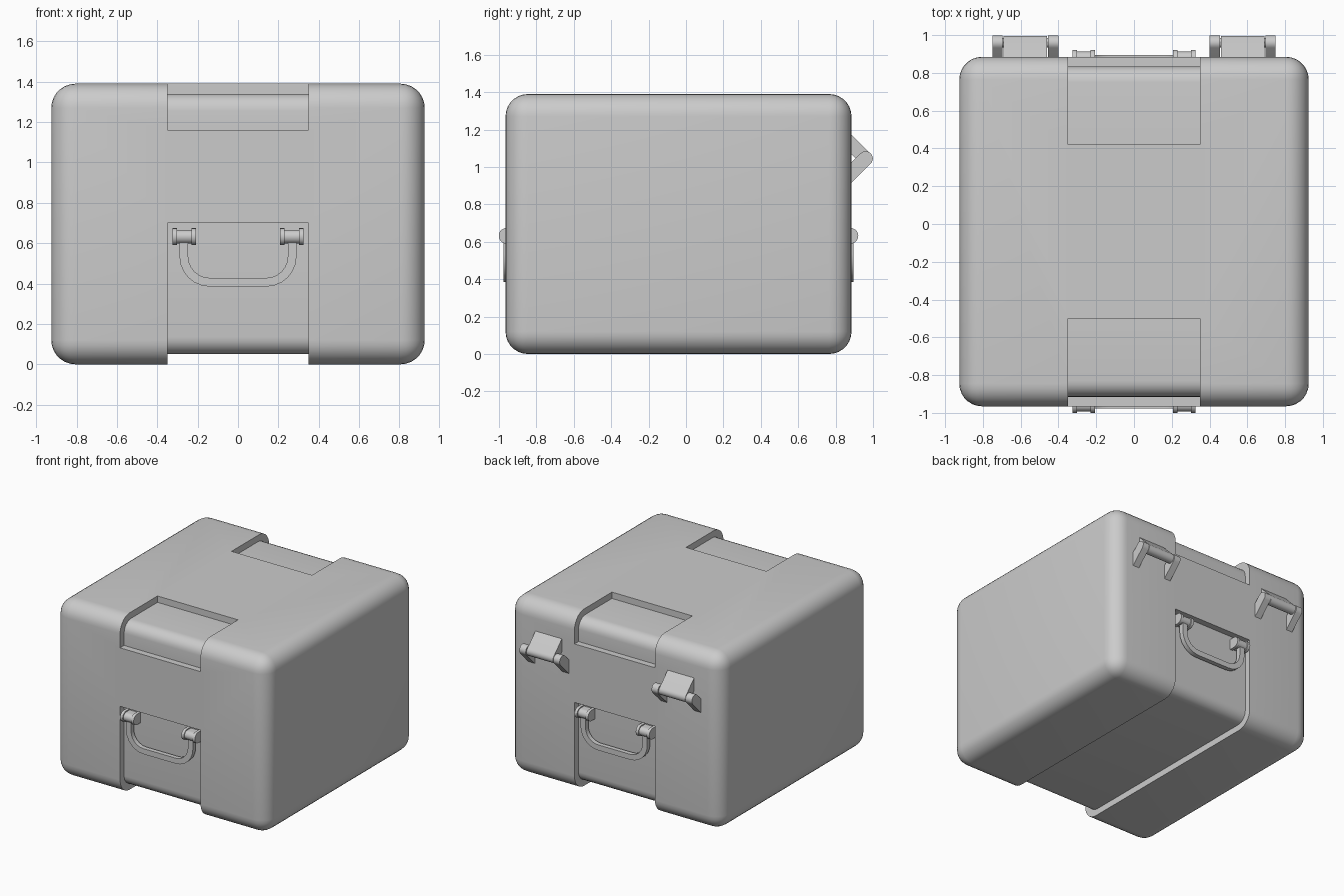
import bpy, bmesh
from math import sin, cos, pi, radians

if "Cube" in bpy.data.objects:
    bpy.data.objects.remove(bpy.data.objects["Cube"])

CY = -0.04                                   # body centre in y
HW, HL, H = 0.925, 0.925, 1.39               # half width, half length, height
D, R, RI = 0.05, 0.12, 0.085                 # recess depth, outer and inner radius


def finish(name, bm):
    bmesh.ops.recalc_face_normals(bm, faces=bm.faces)
    me = bpy.data.meshes.new(name)
    bm.to_mesh(me)
    bm.free()
    ob = bpy.data.objects.new(name, me)
    bpy.context.collection.objects.link(ob)
    return ob


def select(ob):
    bpy.ops.object.select_all(action='DESELECT')
    ob.select_set(True)
    bpy.context.view_layer.objects.active = ob


def smooth(ob):
    select(ob)
    bpy.ops.object.shade_smooth_by_angle(angle=radians(32))


def prism(name, pts, a, b, axis='x'):
    """Extrude a (y,z) profile along x, or an (x,z) profile along y."""
    bm = bmesh.new()
    vec = (lambda u, v, t: (t, u, v)) if axis == 'x' else (lambda u, v, t: (u, t, v))
    lo = [bm.verts.new(vec(u, v, a)) for u, v in pts]
    hi = [bm.verts.new(vec(u, v, b)) for u, v in pts]
    n = len(pts)
    bm.faces.new(lo)
    bm.faces.new(hi[::-1])
    for i in range(n):
        j = (i + 1) % n
        bm.faces.new((lo[i], hi[i], hi[j], lo[j]))
    return finish(name, bm)


def arc(cx, cy, r, a0, a1, n=6):
    return [(cx + r * cos(radians(a0 + (a1 - a0) * i / n)),
             cy + r * sin(radians(a0 + (a1 - a0) * i / n))) for i in range(n + 1)]


def bar(start, end, r):
    """Round-ended bar profile from a flat root to a pivot centre."""
    dy, dz = end[0] - start[0], end[1] - start[1]
    length = (dy * dy + dz * dz) ** 0.5
    c, s = dy / length, dz / length
    local = [(0, r), (0, -r)] + arc(length, 0, r, -90, 90, 10)
    return [(start[0] + u * c - v * s, start[1] + u * s + v * c) for u, v in local]


# Rounded case body
bm = bmesh.new()
bmesh.ops.create_cube(bm, size=1)
for v in bm.verts:
    v.co = (v.co.x * 2 * HW, v.co.y * 2 * HL + CY, (v.co.z + 0.5) * H)
bmesh.ops.bevel(bm, geom=bm.edges[:], offset=R, segments=7, profile=0.5, affect='EDGES')
body = finish("case_body", bm)

# Recess cutters: U under the case, L at the front and back top edges
f, b = CY - HL + D, CY + HL - D
top = H - D
under = ([(-1.2, 0.7), (f, 0.7)] + arc(f + RI, D + RI, RI, 180, 270)
         + arc(b - RI, D + RI, RI, 270, 360) + [(b, 0.7), (1.2, 0.7), (1.2, -0.2), (-1.2, -0.2)])
upper = ([(-0.5, 1.6), (-0.5, top)] + arc(f + RI, top - RI, RI, 90, 180)
         + [(f, 1.16), (-1.2, 1.16), (-1.2, 1.6)])
cutters = [under, upper, [(2 * CY - y, z) for y, z in upper]]
for prof in cutters:
    cut = prism("recess_cutter", prof, -0.35, 0.35)
    mod = body.modifiers.new("recess", 'BOOLEAN')
    mod.operation, mod.solver, mod.object = 'DIFFERENCE', 'EXACT', cut
    select(body)
    bpy.ops.object.modifier_apply(modifier=mod.name)
    bpy.data.objects.remove(cut)
smooth(body)

# Carrying handles with pivot lugs, front and back
for side, s in (("front", 1), ("back", -1)):
    fy = lambda y: CY + s * (y - CY)
    root, pivot = (fy(f + 0.01), 0.632), (fy(-0.959), 0.632)
    for m in (-1, 1):
        for x0, x1, r in ((0.207, 0.23, 0.042), (0.23, 0.302, 0.034), (0.302, 0.325, 0.042)):
            smooth(prism(side + "_handle_lug", bar(root, pivot, r), m * x0, m * x1))
    outer = [(-0.29, 0.635)] + arc(-0.14, 0.535, 0.15, 180, 270) + arc(0.14, 0.535, 0.15, 270, 360) + [(0.29, 0.635)]
    inner = [(-0.247, 0.635)] + arc(-0.14, 0.535, 0.107, 180, 270) + arc(0.14, 0.535, 0.107, 270, 360) + [(0.247, 0.635)]
    smooth(prism(side + "_handle", outer + inner[::-1], fy(-0.976), fy(-0.94), 'y'))

# Back hinges: lower ears, upper tab and pin
pin = (0.96, 1.045)
for m in (-1, 1):
    for x0, x1 in ((0.4, 0.455), (0.695, 0.75)):
        smooth(prism("hinge_ear", bar((0.83, 0.915), pin, 0.039), m * x0, m * x1))
    smooth(prism("hinge_tab", bar((0.83, 1.175), pin, 0.036), m * 0.46, m * 0.69))
    smooth(prism("hinge_pin", arc(*pin, 0.025, 0, 330, 11), m * 0.42, m * 0.73))
